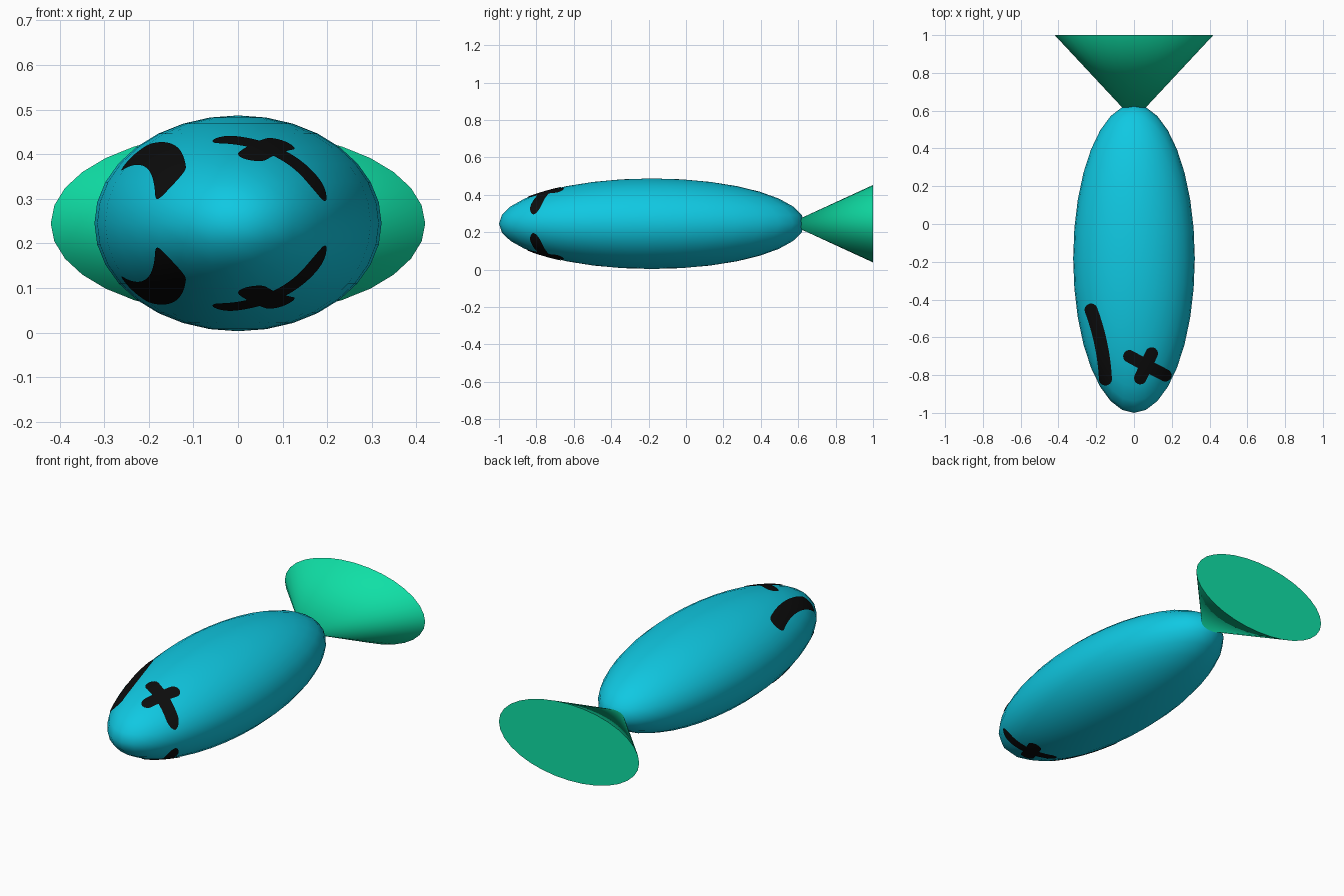
import bpy, bmesh, math
from mathutils import Vector

if "Cube" in bpy.data.objects:
    bpy.data.objects.remove(bpy.data.objects["Cube"])

CENTRE = Vector((0, -0.183, 0.245))
AXES = Vector((0.322, 0.817, 0.242))


def material(name, rgb):
    m = bpy.data.materials.new(name)
    m.diffuse_color = (*rgb, 1)
    m.use_nodes = True
    m.node_tree.nodes["Principled BSDF"].inputs["Base Color"].default_value = m.diffuse_color
    return m


body_blue = material("cyan blue", (0.005, 0.58, 0.76))
tail_green = material("sea green", (0.005, 0.74, 0.38))
mark_black = material("black", (0.004, 0.004, 0.004))


def finish(ob, name, mat, angle):
    ob.name = name
    ob.data.materials.clear()
    ob.data.materials.append(mat)
    bpy.ops.object.select_all(action='DESELECT')
    ob.select_set(True)
    bpy.context.view_layer.objects.active = ob
    bpy.ops.object.transform_apply(location=True, rotation=True, scale=True)
    bpy.ops.object.shade_smooth_by_angle(angle=math.radians(angle))


# Body: stretched sphere
bpy.ops.mesh.primitive_uv_sphere_add(segments=32, ring_count=16, radius=1, location=CENTRE)
body = bpy.context.object
body.scale = AXES
finish(body, "body", body_blue, 60)

# Tail: flattened cone, wide end at the back
bpy.ops.mesh.primitive_cone_add(vertices=32, radius1=1, radius2=0, depth=0.45,
                                location=(0, 0.775, 0.245), rotation=(math.pi / 2, 0, 0))
tail = bpy.context.object
tail.scale = (0.42, 0.207, 1)
finish(tail, "tail", tail_green, 50)


def on_body(x, y, side, lift):
    """Drop a plan point onto the body's upper or lower surface."""
    u, v = x / AXES.x, (y - CENTRE.y) / AXES.y
    r = math.hypot(u, v)
    if r > 0.985:
        u, v = u * 0.985 / r, v * 0.985 / r
    w = side * math.sqrt(1 - u * u - v * v)
    p = Vector((u * AXES.x, v * AXES.y, w * AXES.z))
    n = Vector((u / AXES.x, v / AXES.y, w / AXES.z)).normalized()
    return CENTRE + p + n * lift


def brush_stroke(name, a, b, c, radius, side, lift):
    """Round-ended stroke along a quadratic curve a-b-c, laid on the body."""
    a, b, c = Vector(a), Vector(b), Vector(c)
    da, dc = (b - a).normalized(), (c - b).normalized()
    # Stations: centre, direction and half width, with rounded ends
    cap = [math.pi / 2 * k / 6 for k in range(7)]
    stations = [(a - da * radius * math.cos(t), da, radius * max(math.sin(t), 0.02)) for t in cap]
    for k in range(1, 24):
        t = k / 24
        p = a * (1 - t) ** 2 + b * 2 * t * (1 - t) + c * t * t
        d = ((b - a) * (1 - t) + (c - b) * t).normalized()
        stations.append((p, d, radius))
    stations += [(c + dc * radius * math.cos(t), dc, radius * max(math.sin(t), 0.02))
                 for t in reversed(cap)]
    bm = bmesh.new()
    rows = []
    for p, d, w in stations:
        n = Vector((-d.y, d.x))
        rows.append([bm.verts.new(on_body(*(p + n * w * (j / 4 - 1)), side, lift))
                     for j in range(9)])
    for r, s in zip(rows, rows[1:]):
        for j in range(8):
            q = [r[j], s[j], s[j + 1], r[j + 1]]
            bm.faces.new(q if side < 0 else q[::-1])
    bm.normal_update()
    for f in bm.faces:
        if f.normal.z * side < 0:
            f.normal_flip()
    me = bpy.data.meshes.new(name)
    bm.to_mesh(me)
    bm.free()
    ob = bpy.data.objects.new(name, me)
    bpy.context.collection.objects.link(ob)
    finish(ob, name, mark_black, 60)


# Painted eyes: a curved line on one side and a cross on the other, above and below
for side, label in ((1, "upper"), (-1, "lower")):
    brush_stroke(label + "_curved_eye", (-0.226, -0.455), (-0.16, -0.635), (-0.15, -0.82),
                 0.034, side, 0.002)
    brush_stroke(label + "_cross_eye_long", (-0.024, -0.70), (0.07, -0.752), (0.164, -0.80),
                 0.033, side, 0.002)
    brush_stroke(label + "_cross_eye_short", (0.093, -0.685), (0.063, -0.75), (0.033, -0.815),
                 0.033, side, 0.0025)
